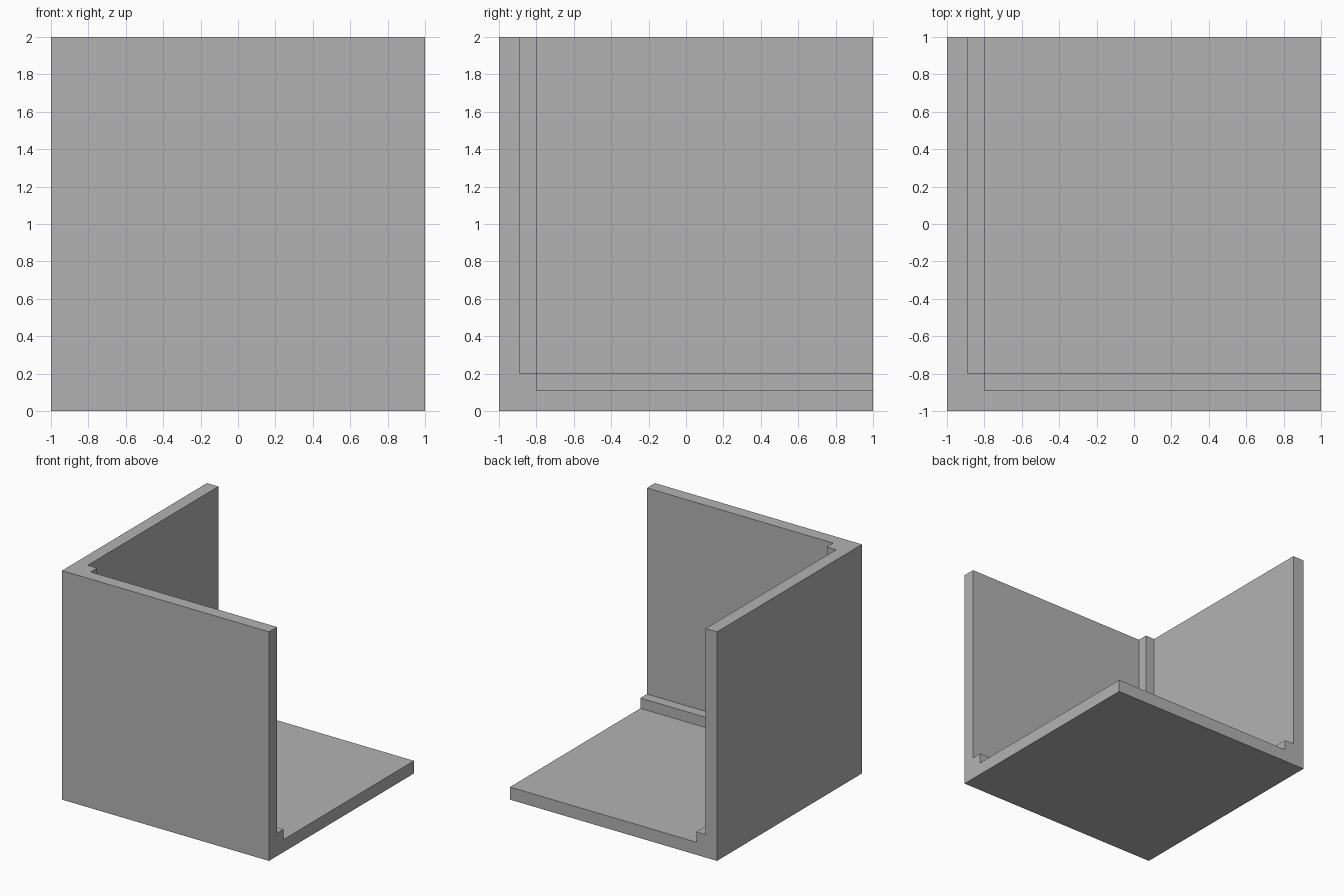
import bpy
from mathutils import Vector

old = bpy.data.objects.get("Cube")
if old:
    bpy.data.objects.remove(old, do_unlink=True)

WALL = 0.11   # panel thickness
STEP = 0.20   # reach of the square rib along each inner corner
SIZE = 2.0


def box(name, low, high):
    low, high = Vector(low), Vector(high)
    bpy.ops.mesh.primitive_cube_add(size=1, location=(low + high) / 2)
    obj = bpy.context.object
    obj.name = obj.data.name = name
    obj.scale = high - low
    bpy.ops.object.transform_apply(location=True, rotation=False, scale=True)
    return obj


# Flat grey
grey = bpy.data.materials.new("plain grey")
grey.use_nodes = True
colour = (0.45, 0.45, 0.45, 1)
grey.diffuse_color = colour
grey.node_tree.nodes["Principled BSDF"].inputs["Base Color"].default_value = colour

# Solid block, hollowed to leave floor, front wall and right wall
corner = box("corner_panels", (-1, -1, 0), (1, 1, SIZE))
corner.data.materials.append(grey)

# Each cutter reaches one panel and stops short of the other two,
# which leaves the stepped ribs in the inner corners
for axis in range(3):
    low = Vector((STEP - 1, STEP - 1, STEP))
    low[axis] += WALL - STEP
    cutter = box("cavity_cutter", low, (1.5, 1.5, SIZE + 0.5))
    cutter.hide_render = True
    mod = corner.modifiers.new("cavity", 'BOOLEAN')
    mod.operation = 'DIFFERENCE'
    mod.solver = 'EXACT'
    mod.object = cutter
    bpy.context.view_layer.objects.active = corner
    bpy.ops.object.modifier_apply(modifier=mod.name)
    bpy.data.objects.remove(cutter, do_unlink=True)
